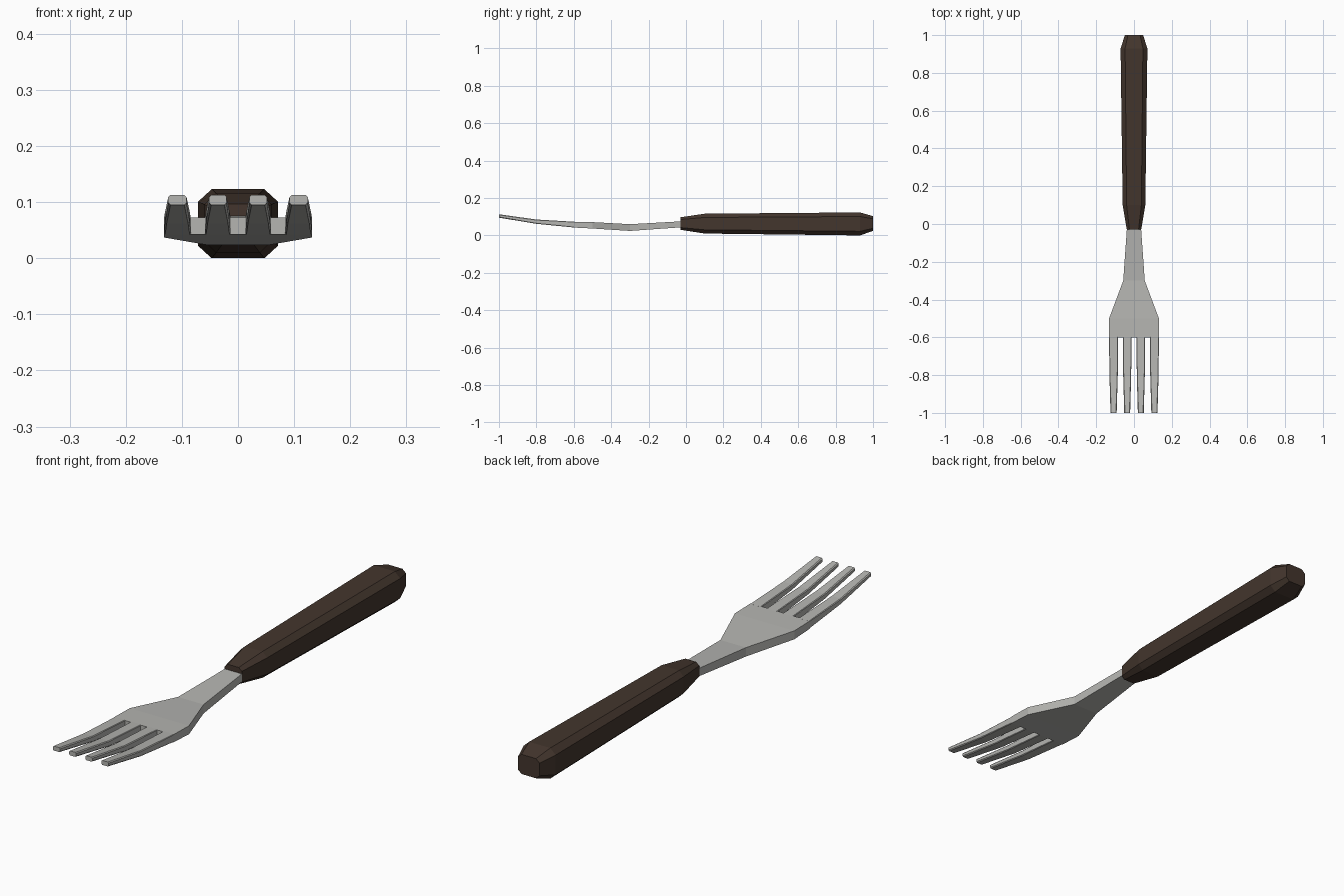
import bpy
import bmesh

if "Cube" in bpy.data.objects:
    bpy.data.objects.remove(bpy.data.objects["Cube"])


def material(name, rgb):
    m = bpy.data.materials.new(name)
    m.diffuse_color = (*rgb, 1)
    m.use_nodes = True
    m.node_tree.nodes["Principled BSDF"].inputs["Base Color"].default_value = m.diffuse_color
    return m


steel = material("brushed steel", (0.46, 0.46, 0.44))
wood = material("dark wood", (0.056, 0.036, 0.026))


def octagon(y, cx, hw, z0, z1, cx_cut, cz_cut):
    """Chamfered rectangle across the y axis."""
    a, b = hw - cx_cut, hw
    return [(cx + x, y, z) for x, z in (
        (a, z0), (b, z0 + cz_cut), (b, z1 - cz_cut), (a, z1),
        (-a, z1), (-b, z1 - cz_cut), (-b, z0 + cz_cut), (-a, z0))]


def rectangle(y, hw, z0, z1):
    return [(hw, y, z0), (hw, y, z1), (-hw, y, z1), (-hw, y, z0)]


def loft(bm, rings):
    """Skin the rings in order and cap both ends."""
    loops = [[bm.verts.new(p) for p in r] for r in rings]
    n = len(loops[0])
    for a, b in zip(loops, loops[1:]):
        for i in range(n):
            j = (i + 1) % n
            bm.faces.new((a[i], a[j], b[j], b[i]))
    bm.faces.new(loops[0])
    bm.faces.new(loops[-1])


def make_object(name, bm, mat):
    bmesh.ops.recalc_face_normals(bm, faces=bm.faces[:])
    mesh = bpy.data.meshes.new(name)
    bm.to_mesh(mesh)
    bm.free()
    mesh.materials.append(mat)
    ob = bpy.data.objects.new(name, mesh)
    bpy.context.collection.objects.link(ob)
    return ob


# Handle: faceted eight-sided grip
bm = bmesh.new()
loft(bm, [octagon(y, 0, hw, z0, z1, cx, cz) for y, hw, z0, z1, cx, cz in (
    (-0.03, 0.038, 0.030, 0.097, 0.014, 0.012),
    (0.10, 0.060, 0.010, 0.116, 0.021, 0.020),
    (0.93, 0.071, 0.000, 0.123, 0.024, 0.022),
    (1.00, 0.048, 0.024, 0.103, 0.016, 0.014))])
make_object("handle", bm, wood)

# Neck and flat head
bm = bmesh.new()
loft(bm, [rectangle(*s) for s in (
    (0.05, 0.034, 0.047, 0.077),
    (-0.03, 0.038, 0.043, 0.075),
    (-0.30, 0.057, 0.024, 0.060),
    (-0.50, 0.132, 0.037, 0.071),
    (-0.60, 0.132, 0.042, 0.073))])
make_object("neck_and_head", bm, steel)

# Four curved, tapering tines
bm = bmesh.new()
for cx, hw in ((-0.108, 0.024), (-0.036, 0.023), (0.036, 0.023), (0.108, 0.024)):
    loft(bm, [octagon(y, cx, hw * k, z0, z1, c, c) for y, k, z0, z1, c in (
        (-0.595, 1.0, 0.042, 0.073, 0.002),
        (-0.80, 0.92, 0.062, 0.085, 0.003),
        (-1.00, 0.68, 0.095, 0.113, 0.004))])
make_object("tines", bm, steel)
